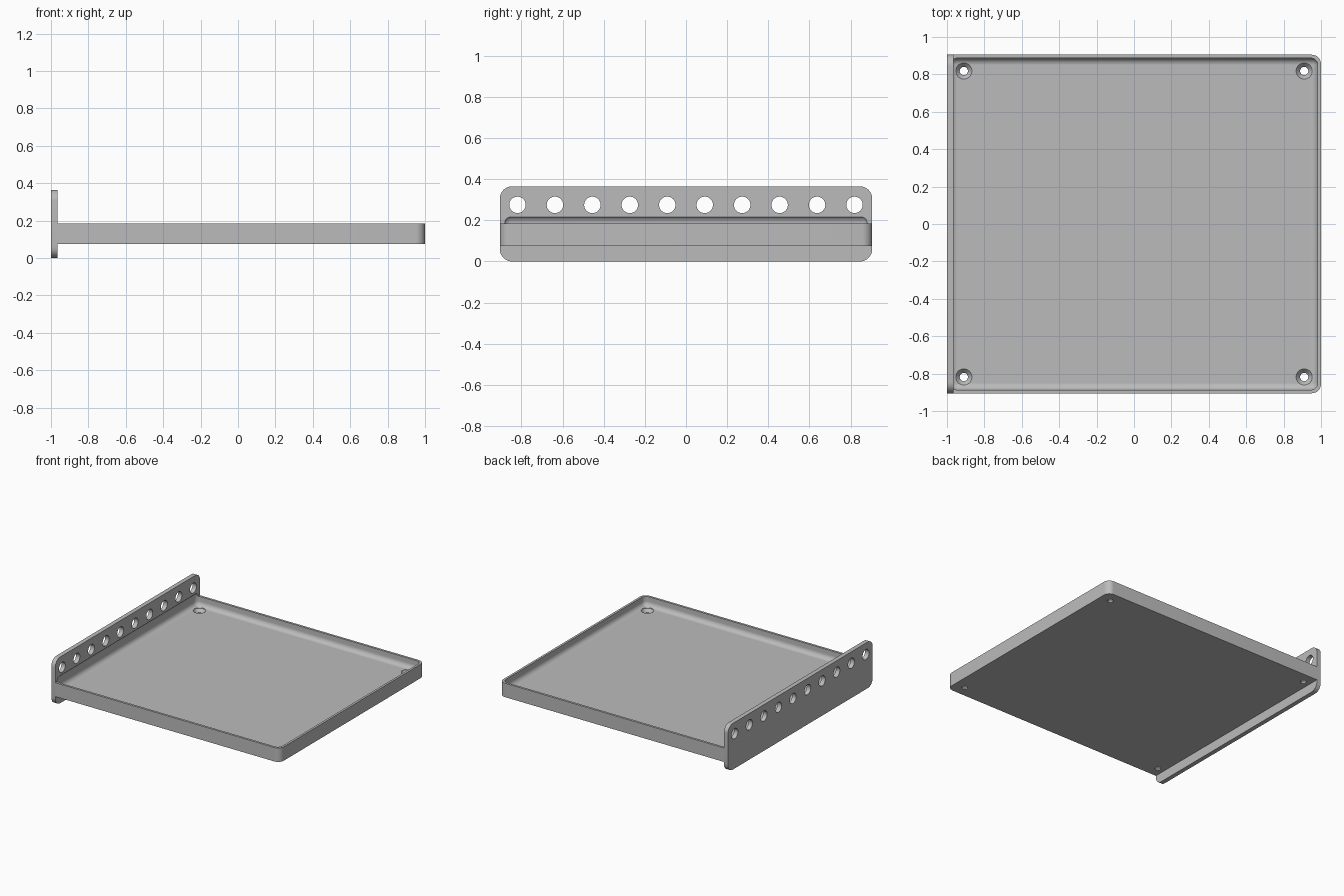
import bpy
import bmesh
import math
from mathutils import Matrix, Vector

cube = bpy.data.objects.get("Cube")
if cube:
    bpy.data.objects.remove(cube, do_unlink=True)

# Single flat colour
grey = bpy.data.materials.new("plain grey")
grey.use_nodes = True
COLOUR = (0.5, 0.5, 0.5, 1)
grey.diffuse_color = COLOUR
grey.node_tree.nodes["Principled BSDF"].inputs["Base Color"].default_value = COLOUR

WIDTH = 0.905        # half depth along y
PLATE_X = -0.965     # face where the tray meets the end plate
TRAY_Z = (0.075, 0.185)
FLOOR = 0.112


def make_object(name, bm):
    bmesh.ops.recalc_face_normals(bm, faces=bm.faces)
    mesh = bpy.data.meshes.new(name)
    bm.to_mesh(mesh)
    bm.free()
    mesh.materials.append(grey)
    obj = bpy.data.objects.new(name, mesh)
    bpy.context.collection.objects.link(obj)
    return obj


def rounded_box(name, low, high, radius, rounds, segments=8):
    """Box whose edges are rounded where rounds(direction, midpoint) holds."""
    low, high = Vector(low), Vector(high)
    bm = bmesh.new()
    bmesh.ops.create_cube(bm, size=1)
    for v in bm.verts:
        v.co = (low + high) / 2 + v.co * (high - low)
    edges = []
    for e in bm.edges:
        a, b = (v.co for v in e.verts)
        if rounds((b - a).normalized(), (a + b) / 2):
            edges.append(e)
    bmesh.ops.bevel(bm, geom=edges, offset=radius, segments=segments,
                    profile=0.5, affect='EDGES', clamp_overlap=True)
    return make_object(name, bm)


def drills(name, points, length, r1, r2, turn=Matrix()):
    """Cutter made of one round drill per point."""
    bm = bmesh.new()
    for p in points:
        bmesh.ops.create_cone(bm, cap_ends=True, segments=32, radius1=r1,
                              radius2=r2, depth=length,
                              matrix=Matrix.Translation(p) @ turn)
    return make_object(name, bm)


def cut(obj, cutter):
    mod = obj.modifiers.new("cut", 'BOOLEAN')
    mod.operation = 'DIFFERENCE'
    mod.solver = 'EXACT'
    mod.object = cutter
    bpy.ops.object.select_all(action='DESELECT')
    obj.select_set(True)
    bpy.context.view_layer.objects.active = obj
    bpy.ops.object.modifier_apply(modifier=mod.name)


# Tray body, with its two outer corners rounded
tray = rounded_box("tray", (PLATE_X, -WIDTH, TRAY_Z[0]), (1, WIDTH, TRAY_Z[1]), 0.05,
                   lambda d, m: abs(d.z) > 0.9 and m.x > 0)

# End plate, with four corners rounded
end_plate = rounded_box("end_plate", (-1, -WIDTH, 0), (PLATE_X, WIDTH, 0.365), 0.06,
                        lambda d, m: abs(d.x) > 0.9)

# Fully rounded hollow, which also bites slightly into the end plate
hollow = rounded_box("hollow_cutter", (-0.982, -0.887, FLOOR), (0.982, 0.887, 0.223),
                     0.037, lambda d, m: True)
cut(tray, hollow)
cut(end_plate, hollow)

# Row of round holes along the end plate
row = [(-0.98, -0.819 + 0.182 * i, 0.275) for i in range(10)]
row_holes = drills("row_hole_cutter", row, 0.2, 0.04, 0.04,
                   Matrix.Rotation(math.pi / 2, 4, 'Y'))
cut(end_plate, row_holes)

# Countersunk screw holes in the tray corners
corners = [(x, y) for x in (-0.91, 0.91) for y in (-0.818, 0.818)]


def screw_cutter(name, bottom, top, r1, r2):
    points = [(x, y, (bottom + top) / 2) for x, y in corners]
    return drills(name, points, top - bottom, r1, r2)


cutters = [hollow, row_holes,
           screw_cutter("pocket_cutter", FLOOR - 0.002, 0.17, 0.045, 0.045),
           screw_cutter("countersink_cutter", 0.086, FLOOR, 0.022, 0.045),
           screw_cutter("shaft_cutter", 0.03, 0.16, 0.022, 0.022)]
for cutter in cutters[2:]:
    cut(tray, cutter)
for cutter in cutters:
    bpy.data.objects.remove(cutter, do_unlink=True)

# Smooth the fillets and holes, keep hard edges
for obj in (tray, end_plate):
    bpy.ops.object.select_all(action='DESELECT')
    obj.select_set(True)
    bpy.context.view_layer.objects.active = obj
    bpy.ops.object.shade_smooth_by_angle(angle=math.radians(30))
